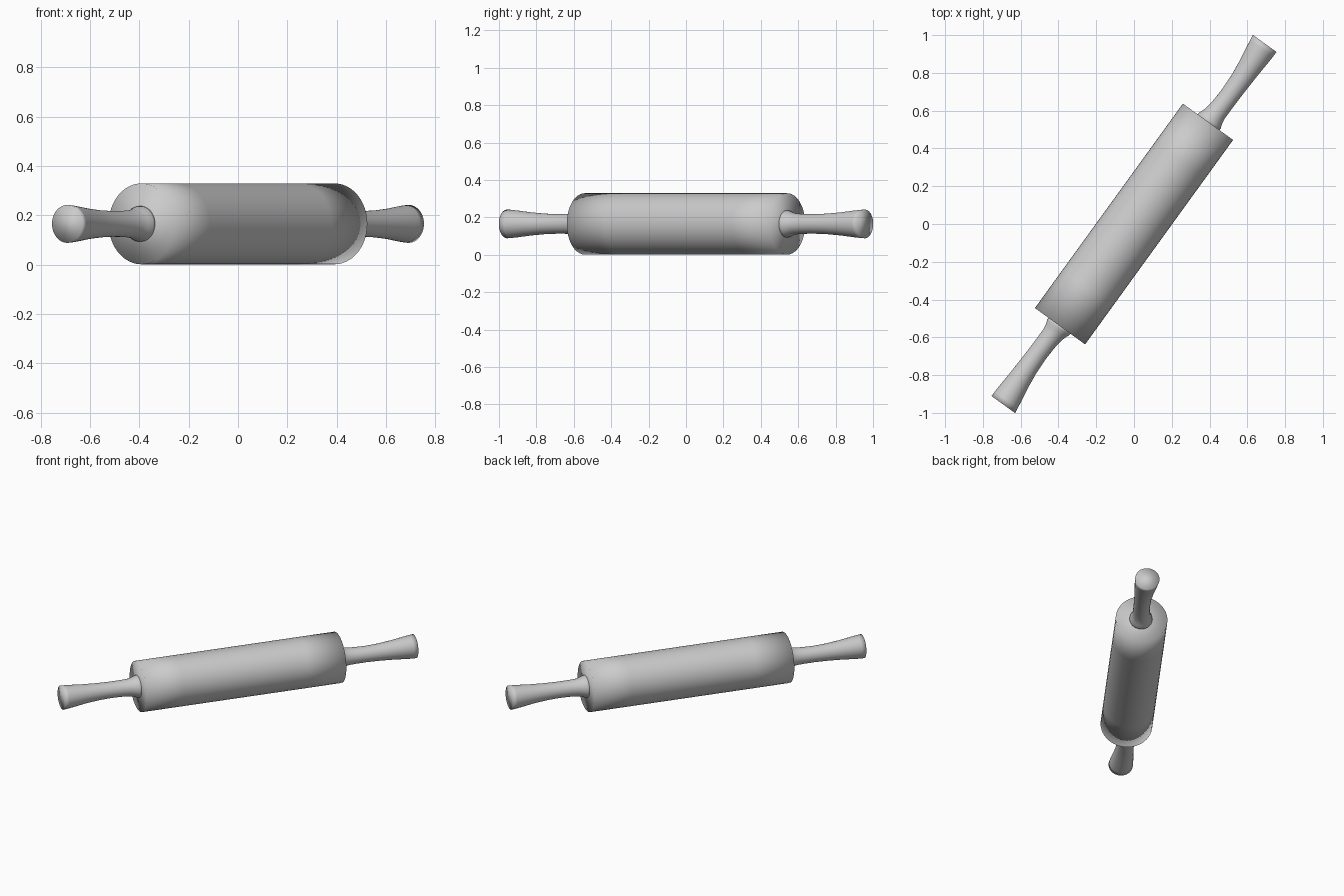
import bpy, bmesh, math
from mathutils import Matrix

cube = bpy.data.objects.get("Cube")
if cube:
    bpy.data.objects.remove(cube, do_unlink=True)

SEGMENTS = 48
ANGLE = math.radians(54.1)
HEIGHT = 0.165

metal = bpy.data.materials.new("plain grey")
metal.use_nodes = True
GREY = (0.6, 0.6, 0.6, 1)
metal.diffuse_color = GREY
metal.node_tree.nodes["Principled BSDF"].inputs["Base Color"].default_value = GREY


def loft(name, stations, turn=0):
    """Round bar along x; each station is (distance, radius, sideways shift)."""
    bm = bmesh.new()
    rings = []
    for x, r, shift in stations:
        angles = [2 * math.pi * i / SEGMENTS for i in range(SEGMENTS)]
        rings.append([bm.verts.new((x, shift + r * math.cos(a), r * math.sin(a))) for a in angles])
    for a, b in zip(rings, rings[1:]):
        for i in range(SEGMENTS):
            j = (i + 1) % SEGMENTS
            bm.faces.new((a[i], a[j], b[j], b[i]))
    bm.faces.new(rings[0])
    bm.faces.new(rings[-1])
    bmesh.ops.recalc_face_normals(bm, faces=bm.faces)
    for f in bm.faces:
        f.smooth = True
    mesh = bpy.data.meshes.new(name)
    bm.to_mesh(mesh)
    bm.free()
    mesh.transform(Matrix.Translation((0, 0, HEIGHT)) @ Matrix.Rotation(ANGLE + turn, 4, "Z"))
    mesh.materials.append(metal)
    obj = bpy.data.objects.new(name, mesh)
    bpy.context.collection.objects.link(obj)
    return obj


# Roller with holding rings near the ends
loft("roller", [(-0.668, 0.164, 0), (-0.42, 0.164, 0), (0.42, 0.164, 0), (0.668, 0.164, 0)])

# Handles: small collar, slim neck, flared end, slightly bowed
grip = [(0.66, 0.073, -0.004), (0.68, 0.071, -0.004), (0.7, 0.063, -0.005),
        (0.73, 0.056, -0.006), (0.78, 0.053, -0.009), (0.85, 0.052, -0.011),
        (0.94, 0.055, -0.011), (1.03, 0.062, -0.008), (1.11, 0.071, -0.004),
        (1.15, 0.075, -0.002), (1.18, 0.077, 0)]
loft("back_handle", grip)
loft("front_handle", grip, math.pi)
